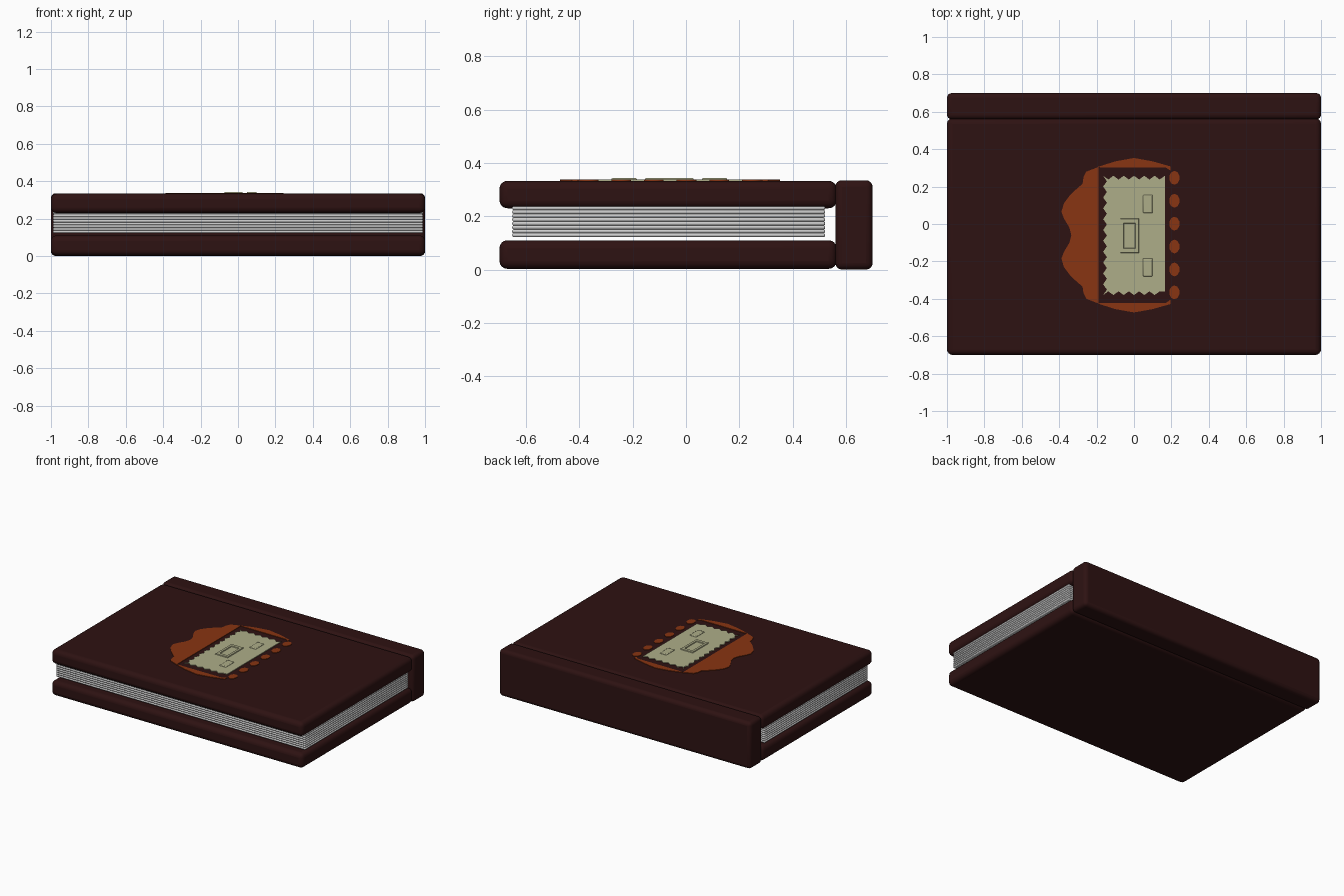
import bpy, bmesh, math

if "Cube" in bpy.data.objects:
    bpy.data.objects.remove(bpy.data.objects["Cube"])

def material(name, rgb):
    m = bpy.data.materials.new(name)
    m.diffuse_color = (*rgb, 1)
    m.use_nodes = True
    m.node_tree.nodes["Principled BSDF"].inputs["Base Color"].default_value = m.diffuse_color
    return m

LEATHER = material("dark_leather", (0.027, 0.006, 0.006))
ORANGE = material("orange_inlay", (0.25, 0.035, 0.006))
PAPER = material("label_paper", (0.42, 0.42, 0.25))

def finish(name, bm, mat, bevel=0, segments=3):
    bmesh.ops.recalc_face_normals(bm, faces=bm.faces)
    me = bpy.data.meshes.new(name)
    bm.to_mesh(me)
    bm.free()
    ob = bpy.data.objects.new(name, me)
    bpy.context.collection.objects.link(ob)
    if mat:
        me.materials.append(mat)
    if bevel:
        mod = ob.modifiers.new("Bevel", 'BEVEL')
        mod.width, mod.segments = bevel, segments
    bpy.ops.object.select_all(action='DESELECT')
    bpy.context.view_layer.objects.active = ob
    ob.select_set(True)
    bpy.ops.object.shade_smooth_by_angle(angle=math.radians(40))
    return ob

def box(name, x, y, z, mat=None, bevel=0, segments=3):
    bm = bmesh.new()
    bmesh.ops.create_cube(bm, size=1)
    for v in bm.verts:
        for i, (lo, hi) in enumerate((x, y, z)):
            v.co[i] = (lo + hi) / 2 + v.co[i] * (hi - lo)
    return finish(name, bm, mat, bevel, segments)

def plate(name, outline, z0, z1, mat):
    bm = bmesh.new()
    face = bm.faces.new([bm.verts.new((x, y, z0)) for x, y in outline])
    new = bmesh.ops.extrude_face_region(bm, geom=[face])["geom"]
    for g in new:
        if isinstance(g, bmesh.types.BMVert):
            g.co.z = z1
    return finish(name, bm, mat)

# Covers and spine
box("back_cover", (-1, 1), (-0.70, 0.565), (0.003, 0.11), LEATHER, 0.03, 4)
box("front_cover", (-1, 1), (-0.70, 0.565), (0.23, 0.333), LEATHER, 0.03, 4)
box("spine", (-1, 1), (0.56, 0.70), (0, 0.335), LEATHER, 0.025, 4)

# Stack of page bundles
n, low, high = 8, 0.122, 0.238
step = (high - low) / n
for i in range(n):
    box(f"pages_{i + 1}", (-0.99, 0.99), (-0.652, 0.522),
        (low + i * step, low + (i + 1) * step), None, 0.006, 2)

# Wavy inlay beside the label, mirrored about its middle
CY = -0.06
half = [(-0.335, 0.0), (-0.345, 0.04), (-0.375, 0.09), (-0.388, 0.125), (-0.375, 0.17),
        (-0.345, 0.21), (-0.315, 0.24), (-0.275, 0.275), (-0.27, 0.31),
        (-0.255, 0.34), (-0.19, 0.365)]
wave = [(x, CY + d) for x, d in half] + [(x, CY - d) for x, d in half[:0:-1]]
plate("wavy_inlay", wave, 0.325, 0.337, ORANGE)

# Thin pointed inlays above and below the label
for name, s in (("top_inlay", 1), ("bottom_inlay", -1)):
    pts = [(-0.195, 0.365), (-0.10, 0.395), (0, 0.413), (0.10, 0.395),
           (0.195, 0.368), (0.195, 0.345), (0.17, 0.362), (-0.17, 0.362)]
    plate(name, [(x, CY + s * d) for x, d in pts], 0.325, 0.337, ORANGE)

# Row of oval studs
for i in range(6):
    cy = 0.247 - i * 0.1225
    pts = [(0.216 + 0.028 * math.cos(a), cy + 0.037 * math.sin(a))
           for a in (math.tau * (k + 0.5) / 10 for k in range(10))]
    plate(f"stud_{i + 1}", pts, 0.325, 0.337, ORANGE)

# Paper label with pinked edges on three sides
L, R, B, T, depth = -0.165, 0.165, -0.38, 0.258, 0.02
outline = [(R, B + depth), (R, T)]
outline += [(R - (R - L) * k / 12, T - depth * (k % 2)) for k in range(1, 12)]
outline += [(L + depth * (k % 2), T - (T - B) * k / 22) for k in range(23)]
outline += [(L + (R - L) * k / 12, B + depth * (k % 2)) for k in range(1, 12)]
plate("label", outline, 0.327, 0.3375, PAPER)

# Raised frame, inner panel and two small bars on the label
fx, fy = -0.024, -0.0625
bm = bmesh.new()
loops = [[bm.verts.new((fx + sx * w, fy + sy * h, z)) for sx, sy in
          ((-1, -1), (1, -1), (1, 1), (-1, 1))]
         for w, h, z in ((0.051, 0.093, 0.334), (0.047, 0.089, 0.343),
                         (0.031, 0.068, 0.343), (0.027, 0.064, 0.334))]
for a, b in zip(loops, loops[1:] + loops[:1]):
    for k in range(4):
        bm.faces.new((a[k], a[(k + 1) % 4], b[(k + 1) % 4], b[k]))
finish("label_frame", bm, PAPER)
for i, cy in enumerate((0.107, -0.232)):
    box(f"label_bar_{i + 1}", (0.048, 0.1), (cy - 0.048, cy + 0.048),
        (0.33, 0.343), PAPER, 0.005, 2)
